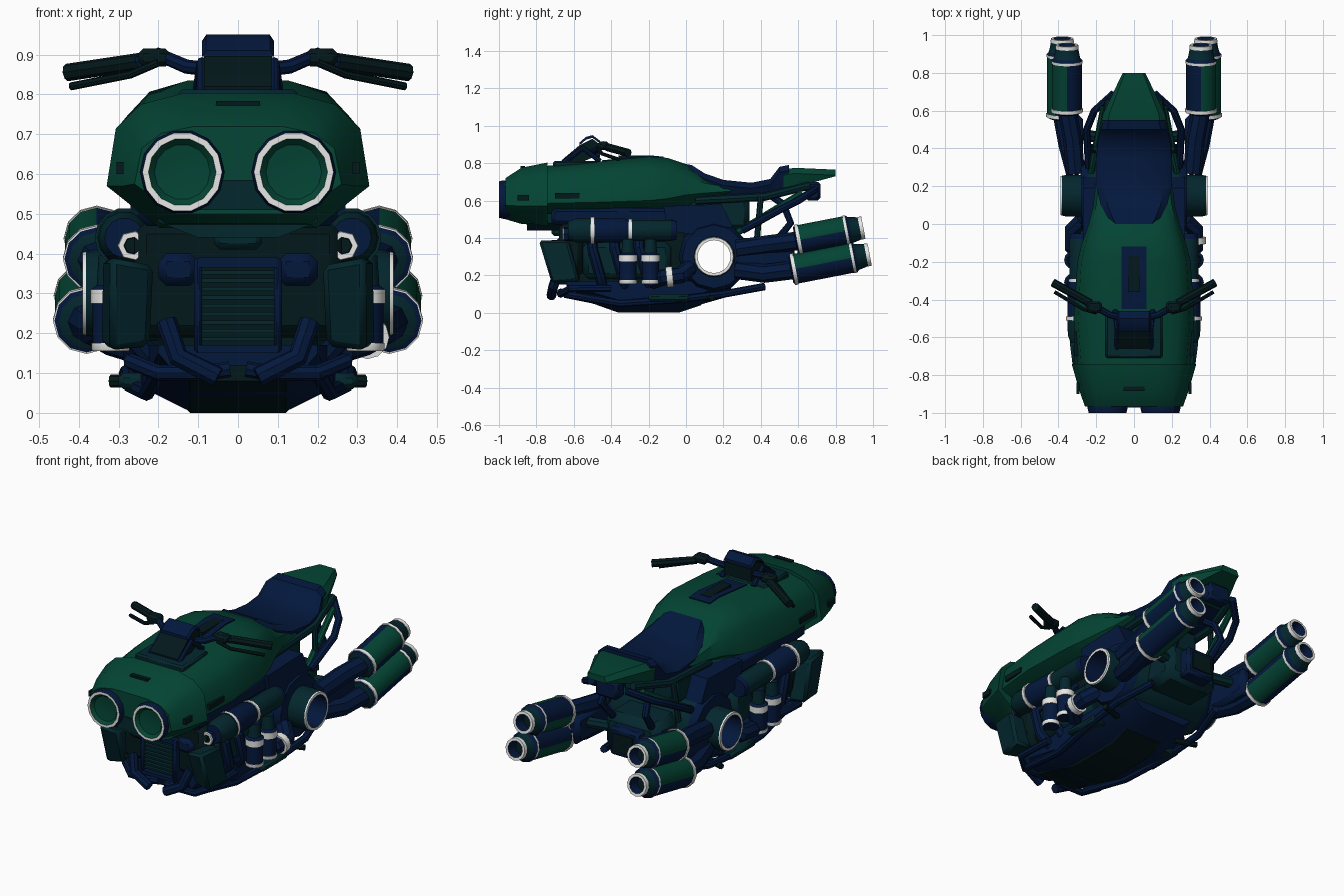
import bpy, bmesh, math
from mathutils import Vector

cube = bpy.data.objects.get("Cube")
if cube:
    bpy.data.objects.remove(cube)


def material(name, r, g, b):
    m = bpy.data.materials.new(name)
    m.use_nodes = True
    m.diffuse_color = (r, g, b, 1)
    shader = m.node_tree.nodes["Principled BSDF"]
    shader.inputs["Base Color"].default_value = (r, g, b, 1)
    shader.inputs["Roughness"].default_value = .6
    return m


GREEN = material("fairing green", .001, .058, .034)
BLUE = material("deep blue", .001, .009, .046)
TEAL = material("dark teal", .001, .02, .027)
BLACK = material("green black", .001, .009, .011)
WHITE = material("trim white", .8, .8, .78)
PALETTE = [GREEN, BLUE, TEAL, BLACK, WHITE]


def finish(name, mesh, mats, mirror=False, bevel=0, angle=38):
    for m in mats:
        mesh.materials.append(m)
    mesh.shade_smooth()
    mesh.set_sharp_from_angle(angle=math.radians(angle))
    ob = bpy.data.objects.new(name, mesh)
    bpy.context.collection.objects.link(ob)
    if bevel:
        mod = ob.modifiers.new("soft edges", "BEVEL")
        mod.width = bevel
        mod.segments = 1
    if mirror:
        ob.modifiers.new("mirror", "MIRROR")
    return ob


def from_bmesh(name, bm, mats, **kw):
    bmesh.ops.remove_doubles(bm, verts=bm.verts, dist=1e-5)
    bmesh.ops.recalc_face_normals(bm, faces=bm.faces)
    mesh = bpy.data.meshes.new(name)
    bm.to_mesh(mesh)
    bm.free()
    return finish(name, mesh, mats, **kw)


def loft(name, rings, mat, **kw):
    """Skin closed rings of points and cap both ends."""
    bm = bmesh.new()
    loops = [[bm.verts.new(p) for p in ring] for ring in rings]
    n = len(loops[0])
    for a, b in zip(loops, loops[1:]):
        for i in range(n):
            j = (i + 1) % n
            bm.faces.new((a[i], a[j], b[j], b[i]))
    bm.faces.new(loops[0])
    bm.faces.new(loops[-1])
    return from_bmesh(name, bm, [mat], **kw)


def box(name, x, y, z, mat, **kw):
    rings = [[(x[0], y[0], h), (x[1], y[0], h), (x[1], y[1], h), (x[0], y[1], h)] for h in z]
    return loft(name, rings, mat, **kw)


def lathe(name, start, axis, profile, colours, segs=14, **kw):
    """Spin (radius, distance) points about an axis; one colour per step."""
    turn = Vector((0, 0, 1)).rotation_difference(Vector(axis).normalized())
    bm = bmesh.new()
    rings = []
    for r, t in profile:
        angles = [math.tau * i / segs for i in range(segs)]
        rings.append([bm.verts.new(Vector(start) + turn @ Vector((r * math.cos(a), r * math.sin(a), t)))
                      for a in angles])
    for a, b, c in zip(rings, rings[1:], colours):
        for i in range(segs):
            j = (i + 1) % segs
            bm.faces.new((a[i], a[j], b[j], b[i])).material_index = PALETTE.index(c)
    return from_bmesh(name, bm, PALETTE, **kw)


def tube(name, points, radius, mat, mirror=True):
    curve = bpy.data.curves.new(name, "CURVE")
    curve.dimensions = "3D"
    curve.bevel_depth = radius
    curve.bevel_resolution = 2
    curve.use_fill_caps = True
    spline = curve.splines.new("POLY")
    spline.points.add(len(points) - 1)
    for sp, p in zip(spline.points, points):
        sp.co = (*p, 1)
    ob = bpy.data.objects.new(name, curve)
    mesh = bpy.data.meshes.new_from_object(ob)
    bpy.data.objects.remove(ob)
    mesh.materials.clear()
    return finish(name, mesh, [mat], mirror=mirror)


def both(half, y):
    """Ring in the xz plane from its +x half."""
    return [(x, y, z) for x, z in half] + [(-x, y, z) for x, z in reversed(half)]


def shell(y, w, low, mid, top):
    h = top - mid
    return both([(.6 * w, low), (w, mid), (.93 * w, mid + .62 * h),
                 (.74 * w, mid + .88 * h), (.42 * w, top)], y)


def pad(y, w, low, top):
    return both([(.9 * w, low), (w, top - .03), (.8 * w, top)], y)


# Fairing: nose mask and long tank cover
loft("nose_mask", [shell(*s) for s in [(-.965, .26, .5, .575, .72), (-.88, .29, .475, .57, .775),
                                       (-.74, .33, .465, .57, .803)]], GREEN)
loft("tank_cover", [shell(*s) for s in [(-.75, .3, .53, .585, .785), (-.5, .32, .535, .59, .805),
                                        (-.2, .3, .55, .6, .835), (-.1, .275, .555, .61, .828),
                                        (0, .24, .56, .63, .795), (.1, .215, .59, .64, .725),
                                        (.24, .2, .625, .65, .68)]], GREEN)
box("under_fairing", (-.25, .25), (-.72, .05), (.47, .56), BLUE, bevel=.02)
loft("chin", [both([(.1, .44), (.2, .48), (.2, .53)], y) for y in (-.85, -.6)], TEAL)
loft("nose_panel", [both([(.2, .51), (.05, .585)], y) for y in (-.971, -.96)], TEAL)
box("nose_slot", (-.055, .055), (-.885, -.86), (.77, .784), BLACK)
box("nose_vent", (.288, .305), (-.9, -.84), (.6, .63), BLACK, mirror=True)
box("tank_vent", (.295, .315), (-.7, -.57), (.61, .64), BLACK, mirror=True)

# Headlights with shallow bowls; white only on the front rim
lathe("headlight", (.14, -.905, .605), (0, -1, 0),
      [(0, 0), (.1, 0), (.106, .07), (.1, .095), (.085, .095), (.07, .078), (0, .067)],
      [BLUE, BLUE, BLUE, WHITE, GREEN, GREEN], segs=14, mirror=True)

# Seat and tail
loft("seat", [pad(*s) for s in [(-.03, .1, .64, .8), (.03, .14, .64, .79), (.1, .175, .63, .745),
                                (.2, .2, .63, .71), (.35, .2, .635, .695), (.45, .19, .64, .715),
                                (.5, .175, .65, .78), (.55, .165, .66, .79)]], BLUE)
loft("tail", [pad(*s) for s in [(.52, .175, .66, .765), (.58, .165, .67, .775),
                                (.8, .06, .73, .765)]], GREEN)
box("tail_bracket", (-.07, .07), (.64, .72), (.6, .7), BLUE, bevel=.015)
tube("seat_rail", [(.18, .05, .6), (.18, .42, .62), (.13, .66, .68)], .022, TEAL)
tube("tail_rail", [(.24, .3, .44), (.25, .5, .55), (.21, .6, .6), (.11, .69, .66)], .02, BLUE)

# Tank inlay and dashboard
loft("tank_inlay", [[(x, y, z + d) for x, d in ((-.065, -.02), (.065, -.02), (.065, .005), (-.065, .005))]
                    for y, z in ((-.45, .81), (-.2, .836), (-.12, .83))], BLUE)
box("inlay_slot", (-.03, .03), (-.36, -.17), (.82, .841), BLACK)
box("dash_base", (-.15, .15), (-.71, -.47), (.77, .812), TEAL, bevel=.01)
loft("dash_hood", [both([(.085, low), (.085, top)], y) for y, low, top in
                   ((-.66, .79, .82), (-.57, .8, .895), (-.5, .83, .93), (-.46, .83, .9))], BLACK)
loft("dash_visor", [both([(.09, .905 + d), (.08, .92 + d)], y)
                    for y, d in ((-.57, -.01), (-.535, .02), (-.5, .03), (-.46, 0))], BLUE)
tube("dash_strut", [(.09, -.66, .8), (.09, -.55, .88), (.1, -.46, .81)], .014, BLUE)

# Handlebars
tube("handlebar", [(.05, -.5, .86), (.13, -.48, .87), (.2, -.44, .9), (.25, -.42, .88)], .018, BLUE)
box("switch_block", (.17, .25), (-.47, -.41), (.87, .915), BLACK, mirror=True, bevel=.012)
tube("grip", [(.23, -.42, .885), (.43, -.31, .855)], .022, BLACK)
tube("lever", [(.2, -.47, .88), (.27, -.45, .85), (.42, -.36, .82)], .01, BLACK)

# Engine core, crankcase ring and underside
box("engine_block", (-.2, .2), (-.6, .02), (.1, .49), BLACK, bevel=.03)
box("front_frame", (-.26, .26), (-.68, -.55), (.19, .48), BLACK, bevel=.03)
box("cylinder_bank", (-.25, .25), (-.55, -.08), (.18, .38), TEAL, bevel=.03)
for y in (-.5, -.38, -.25):
    tube("header_pipe", [(.2, y, .42), (.27, y, .34), (.27, y + .04, .2), (.2, y + .06, .12)], .028, BLUE)
lathe("crankcase", (-.28, .15, .3), (1, 0, 0),
      [(.095, 0), (.17, 0), (.19, .04), (.19, .52), (.17, .56), (.095, .56), (.095, 0)],
      [BLUE, BLUE, TEAL, BLUE, BLUE, BLUE], segs=12)
loft("belly_pan", [both([(a, low), (b, low + .06), (b, .17)], y) for y, a, b, low in
                   [(-.64, .15, .2, .09), (-.36, .13, .24, .008), (-.04, .13, .25, .008),
                    (.1, .13, .25, .05), (.24, .14, .22, .09)]], BLUE)
loft("keel", [both([(.12, low), (.145, low + .025), (.145, .12)], y) for y, low in
              [(-.65, .08), (-.5, .05), (-.36, 0), (-.04, 0), (.08, .04)]], BLACK)
box("rear_block", (-.17, .17), (.27, .5), (.18, .4), TEAL, bevel=.04)
box("rear_cover", (-.09, .09), (.46, .56), (.2, .36), BLUE, bevel=.015)
box("rear_grille", (-.06, .06), (.55, .568), (.23, .33), BLACK)
box("swing_arm", (.27, .34), (.26, .58), (.2, .36), BLUE, mirror=True, bevel=.025)
tube("cross_brace", [(.3, .48, .3), (.1, .44, .3)], .03, TEAL)
box("airbox", (-.17, .17), (0, .34), (.44, .63), TEAL, bevel=.03)
loft("side_panel", [[(x, -.12, .57), (x, .19, .58), (x, .25, .46), (x, .08, .41), (x, -.1, .44)]
                    for x in (.16, .27)], BLUE, mirror=True)

# Open side ports, clear from one side to the other
lathe("side_port", (-.39, .15, .3), (1, 0, 0),
      [(.088, 0), (.103, 0), (.105, .008), (.11, .03), (.11, .75), (.105, .772), (.103, .78),
       (.088, .78), (.088, 0)],
      [WHITE, WHITE, TEAL, TEAL, TEAL, WHITE, WHITE, BLUE], segs=20)

# Radiator with slats
box("radiator_core", (-.09, .09), (-.69, -.6), (.17, .37), BLACK)
for side in ((-.11, -.09), (.09, .11)):
    box("radiator_side", side, (-.72, -.6), (.15, .39), BLUE, bevel=.008)
for z in ((.15, .17), (.365, .39)):
    box("radiator_rail", (-.1, .1), (-.72, -.6), z, BLUE)
for i in range(9):
    z = .18 + i * .021
    box("radiator_slat", (-.09, .09), (-.71, -.68), (z, z + .01), TEAL)
box("horn", (-.06, .06), (-.72, -.58), (.41, .46), TEAL, bevel=.015)
box("radiator_bracket", (.1, .2), (-.7, -.62), (.32, .4), BLUE, mirror=True, bevel=.02)
loft("side_shield", [[(.21, -.77, .37), (.32, -.79, .39), (.34, -.63, .39), (.24, -.62, .37)],
                     [(.22, -.7, .17), (.32, -.72, .155), (.345, -.57, .17), (.24, -.56, .16)]],
     TEAL, mirror=True, bevel=.015)

# Long side tanks ending in small front lamps
lathe("lamp_tank", (.285, -.05, .44), (0, -1, 0),
      [(0, 0), (.05, 0), (.057, .03), (.057, .24), (.062, .24), (.062, .258), (.057, .258), (.066, .28),
       (.068, .44), (.075, .44), (.075, .46), (.068, .46), (.065, .54), (.05, .58), (0, .58)],
      [BLUE, BLUE, TEAL, WHITE, WHITE, WHITE, BLUE, BLUE, WHITE, WHITE, TEAL, TEAL, TEAL, BLUE], mirror=True)
lathe("lamp", (.265, -.6, .42), (0, -1, 0),
      [(0, 0), (.038, 0), (.038, .055), (.036, .06), (.022, .06), (.02, .04), (0, .04)],
      [BLUE, BLUE, WHITE, WHITE, BLACK, BLACK], segs=7, mirror=True)

# Upright canisters
for y in (-.31, -.19):
    lathe("canister", (.32, y, .155), (0, 0, 1),
          [(0, 0), (.045, 0), (.048, .005), (.048, .02), (.045, .02), (.045, .12), (.05, .12), (.05, .155),
           (.035, .165), (.03, .24), (0, .24)],
          [BLUE, WHITE, WHITE, WHITE, BLUE, WHITE, WHITE, BLUE, TEAL, BLUE], segs=12, mirror=True)

# Lower side pipe, banded on the left
tube("side_pipe", [(.26, -.18, .17), (.325, -.12, .19), (.325, -.03, .2), (.27, .02, .24)], .045, BLUE)
lathe("pipe_band", (.325, -.105, .19), (0, 1, .1), [(.03, 0), (.055, 0), (.055, .035), (.03, .035), (.03, 0)],
      [WHITE] * 4, segs=12)

# Twin exhausts on each side
for label, start, e, link in (("upper", (.355, .585, .385), .37, (.31, .27, .34)),
                              ("lower", (.38, .56, .23), .43, (.31, .27, .23))):
    ob = lathe(label + "_exhaust", start, (0, .98, .19),
               [(0, 0), (.07, 0), (.081, .008), (.085, .008), (.085, .027), (.08, .027), (.08, e - .1),
                (.083, e - .1), (.083, e - .085), (.07, e - .07), (.06, e - .02), (.062, e - .02), (.06, e),
                (.045, e), (.038, e - .06), (0, e - .06)],
               [TEAL, BLUE, WHITE, WHITE, WHITE, BLUE, WHITE, WHITE, BLUE, TEAL, WHITE, WHITE, WHITE,
                BLUE, BLACK], segs=12, mirror=True)
    for face in ob.data.polygons:  # green bands on the large body faces
        if face.area > .005 and face.normal.x * face.normal.z > .2:
            face.material_index = PALETTE.index(GREEN)
    x, y, z = start
    tube(label + "_exhaust_pipe", [link, (x - .03, y - .14, z - .02), (x, y + .02, z)], .05, BLUE)

# Frame struts, crash bars and foot rests
tube("rear_strut", [(.23, .26, .42), (.16, .62, .64)], .018, GREEN)
tube("rear_hoop", [(.12, .48, .38), (.14, .56, .48), (.13, .52, .58), (.12, .45, .63)], .02, BLUE)
tube("shock", [(.22, .38, .4), (.2, .4, .62)], .016, TEAL)
tube("front_bar", [(.18, -.68, .23), (.15, -.71, .14), (.05, -.72, .09)], .026, BLUE)
tube("crash_bar", [(.02, -.67, .11), (.08, -.67, .1), (.2, -.67, .1), (.27, -.62, .13), (.26, -.4, .13)],
     .02, BLUE)
tube("lower_rail", [(.2, -.65, .1), (.23, -.35, .05), (.27, -.05, .07), (.28, .2, .1), (.22, .42, .14)],
     .02, BLUE)
tube("foot_rest", [(.2, .1, .08), (.32, .14, .08)], .016, BLACK)
box("foot_plate", (.2, .3), (-.2, .02), (.06, .1), TEAL, mirror=True, bevel=.012)
